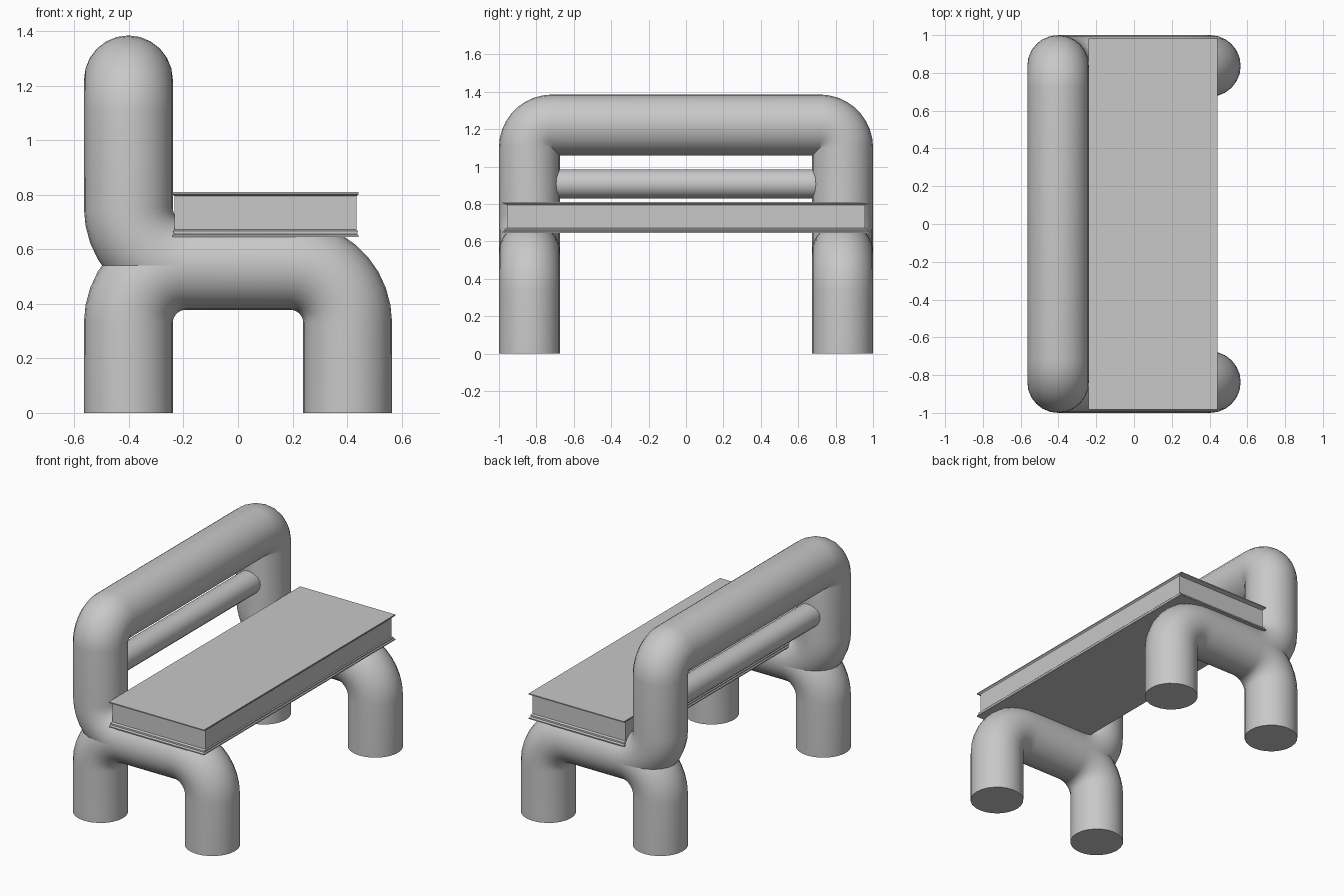
import bpy, bmesh, math
from mathutils import Vector

if "Cube" in bpy.data.objects:
    bpy.data.objects.remove(bpy.data.objects["Cube"])

grey = bpy.data.materials.new("light grey")
grey.diffuse_color = (0.58, 0.58, 0.58, 1)
grey.use_nodes = True
grey.node_tree.nodes["Principled BSDF"].inputs["Base Color"].default_value = grey.diffuse_color


def rounded_path(corners, bends, steps=9):
    """Polyline through corners, each inner corner replaced by a right-angle arc."""
    pts = [Vector(c) for c in corners]
    path = [pts[0]]
    for i, r in enumerate(bends, start=1):
        p = pts[i]
        a = (pts[i - 1] - p).normalized()
        b = (pts[i + 1] - p).normalized()
        centre = p + (a + b) * r
        for k in range(steps + 1):
            t = math.pi / 2 * k / steps
            q = centre - b * r * math.cos(t) - a * r * math.sin(t)
            if (q - path[-1]).length > 1e-4:
                path.append(q)
    if (pts[-1] - path[-1]).length > 1e-4:
        path.append(pts[-1])
    return path


def tube(name, path, radius, res=10):
    cu = bpy.data.curves.new(name, 'CURVE')
    cu.dimensions = '3D'
    cu.twist_mode = 'MINIMUM'
    cu.bevel_depth = radius
    cu.bevel_resolution = res
    cu.use_fill_caps = True
    sp = cu.splines.new('POLY')
    sp.points.add(len(path) - 1)
    for pt, co in zip(sp.points, path):
        pt.co = (*co, 1)
    ob = bpy.data.objects.new(name, cu)
    bpy.context.collection.objects.link(ob)
    bpy.ops.object.select_all(action='DESELECT')
    ob.select_set(True)
    bpy.context.view_layer.objects.active = ob
    bpy.ops.object.convert(target='MESH')
    ob = bpy.context.object
    ob.data.materials.clear()
    ob.data.materials.append(grey)
    bpy.ops.object.shade_smooth_by_angle(angle=math.radians(40))
    return ob


R, X, Y, BAR, BEND = 0.163, 0.402, 0.837, 0.541, 0.21

# side leg frames: upside-down U tubes
for side, y in (("right", -Y), ("left", Y)):
    tube(side + "_leg_frame",
         rounded_path([(-X, y, 0), (-X, y, BAR), (X, y, BAR), (X, y, 0)], [BEND, BEND]), R)

# backrest hoop: rises out of both side bars and crosses at the top
TOP = 1.222
tube("backrest_hoop",
     rounded_path([(-X + BEND, -Y, BAR), (-X, -Y, BAR), (-X, -Y, TOP),
                   (-X, Y, TOP), (-X, Y, BAR), (-X + BEND, Y, BAR)],
                  [BEND, 0.12, 0.12, BEND]), R)

# thin middle rail of the backrest
tube("backrest_rail", [Vector((-X, -Y, 0.907)), Vector((-X, Y, 0.907))], 0.077, 8)

# seat slab with thin lips at top and bottom: (inset x, inset y, z)
profile = [(0, 0, 0.645), (0, 0, 0.652), (0.006, 0.012, 0.657), (0.003, 0.012, 0.667),
           (0.008, 0.026, 0.672), (0.008, 0.026, 0.795), (0, 0, 0.803), (0, 0, 0.81)]
X0, X1, YS = -0.241, 0.443, 0.982
bm = bmesh.new()
rings = []
for ix, iy, z in profile:
    x0, x1, y = X0 + ix, X1 - ix, YS - iy
    rings.append([bm.verts.new(c) for c in
                  ((x0, -y, z), (x1, -y, z), (x1, y, z), (x0, y, z))])
for lo, hi in zip(rings, rings[1:]):
    for i in range(4):
        j = (i + 1) % 4
        bm.faces.new((lo[i], lo[j], hi[j], hi[i]))
bm.faces.new(rings[0][::-1])
bm.faces.new(rings[-1])
me = bpy.data.meshes.new("seat")
bm.to_mesh(me)
bm.free()
me.materials.append(grey)
bpy.context.collection.objects.link(bpy.data.objects.new("seat", me))
